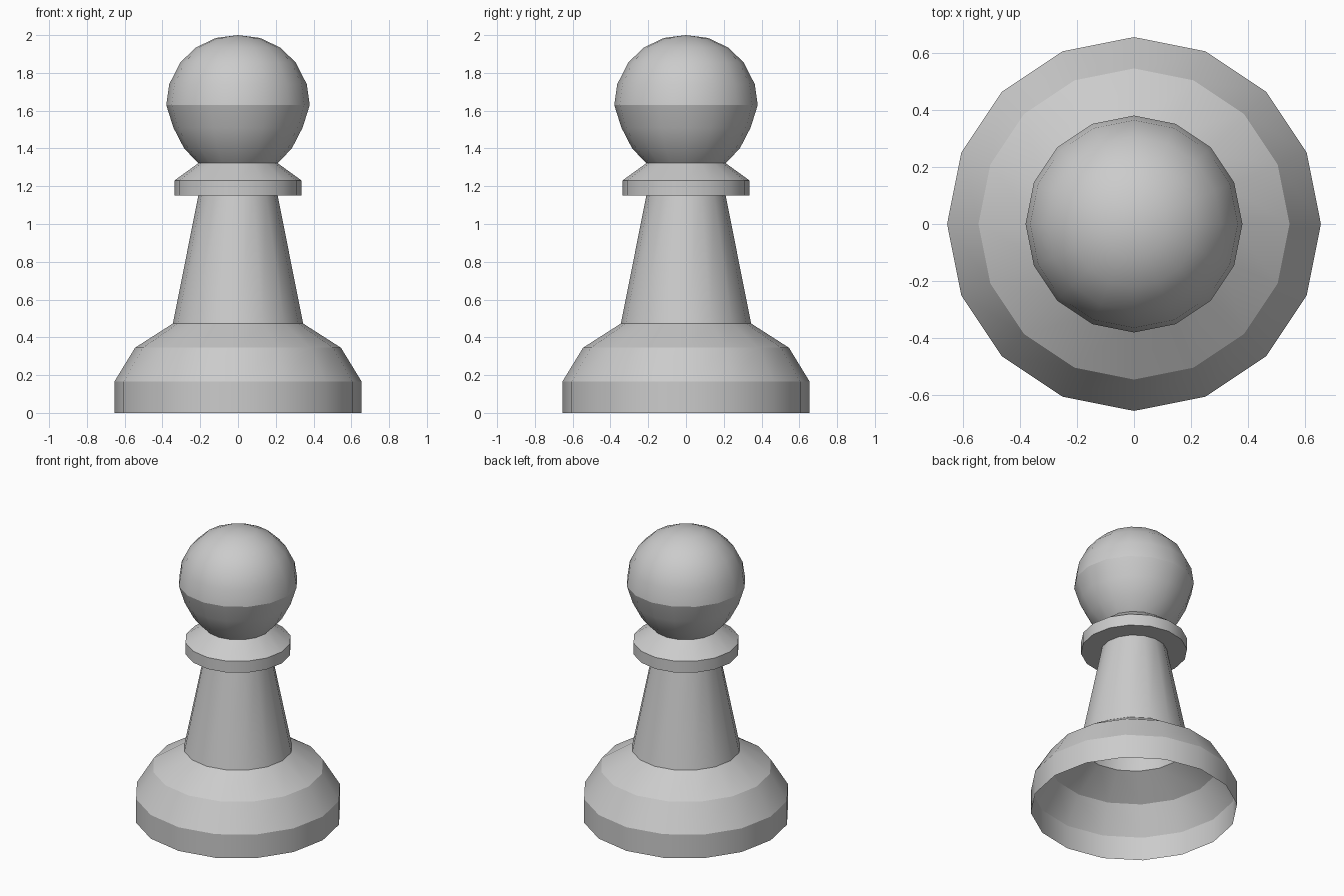
import bpy
import math

if "Cube" in bpy.data.objects:
    bpy.data.objects.remove(bpy.data.objects["Cube"])

SIDES = 16

grey = bpy.data.materials.new("plain grey")
grey.diffuse_color = (0.6, 0.6, 0.6, 1)
grey.use_nodes = True
grey.node_tree.nodes["Principled BSDF"].inputs["Base Color"].default_value = grey.diffuse_color


def lathe(name, profile):
    """Revolve (radius, height) points around z, open at the ends; radius 0 makes a pole."""
    verts, faces, rings = [], [], []
    for r, z in profile:
        n = SIDES if r > 0 else 1
        start = len(verts)
        verts += [(r * math.cos(2 * math.pi * j / SIDES),
                   r * math.sin(2 * math.pi * j / SIDES), z) for j in range(n)]
        rings.append([start + j % n for j in range(SIDES)])
    for low, high in zip(rings, rings[1:]):
        for j in range(SIDES):
            k = (j + 1) % SIDES
            face = [low[j], low[k], high[k], high[j]]
            faces.append(list(dict.fromkeys(face)))
    mesh = bpy.data.meshes.new(name)
    mesh.from_pydata(verts, [], faces)
    mesh.materials.append(grey)
    obj = bpy.data.objects.new(name, mesh)
    bpy.context.collection.objects.link(obj)
    bpy.ops.object.select_all(action='DESELECT')
    obj.select_set(True)
    bpy.context.view_layer.objects.active = obj
    bpy.ops.object.shade_smooth_by_angle(angle=math.radians(25))
    return obj


# Hollow base, open underneath
lathe("base", [(0.655, 0), (0.655, 0.165), (0.545, 0.345), (0.345, 0.473)])

# Tapered stem
lathe("stem", [(0.345, 0.473), (0.21, 1.15)])

# Collar with flat underside and sloped top
lathe("collar", [(0.21, 1.15), (0.337, 1.15), (0.337, 1.23), (0.21, 1.322)])

# Ball head
lathe("head", [(0.21, 1.322), (0.285, 1.40), (0.342, 1.51), (0.38, 1.63),
               (0.364, 1.74), (0.306, 1.855), (0.222, 1.935), (0.117, 1.985), (0, 2.0)])
